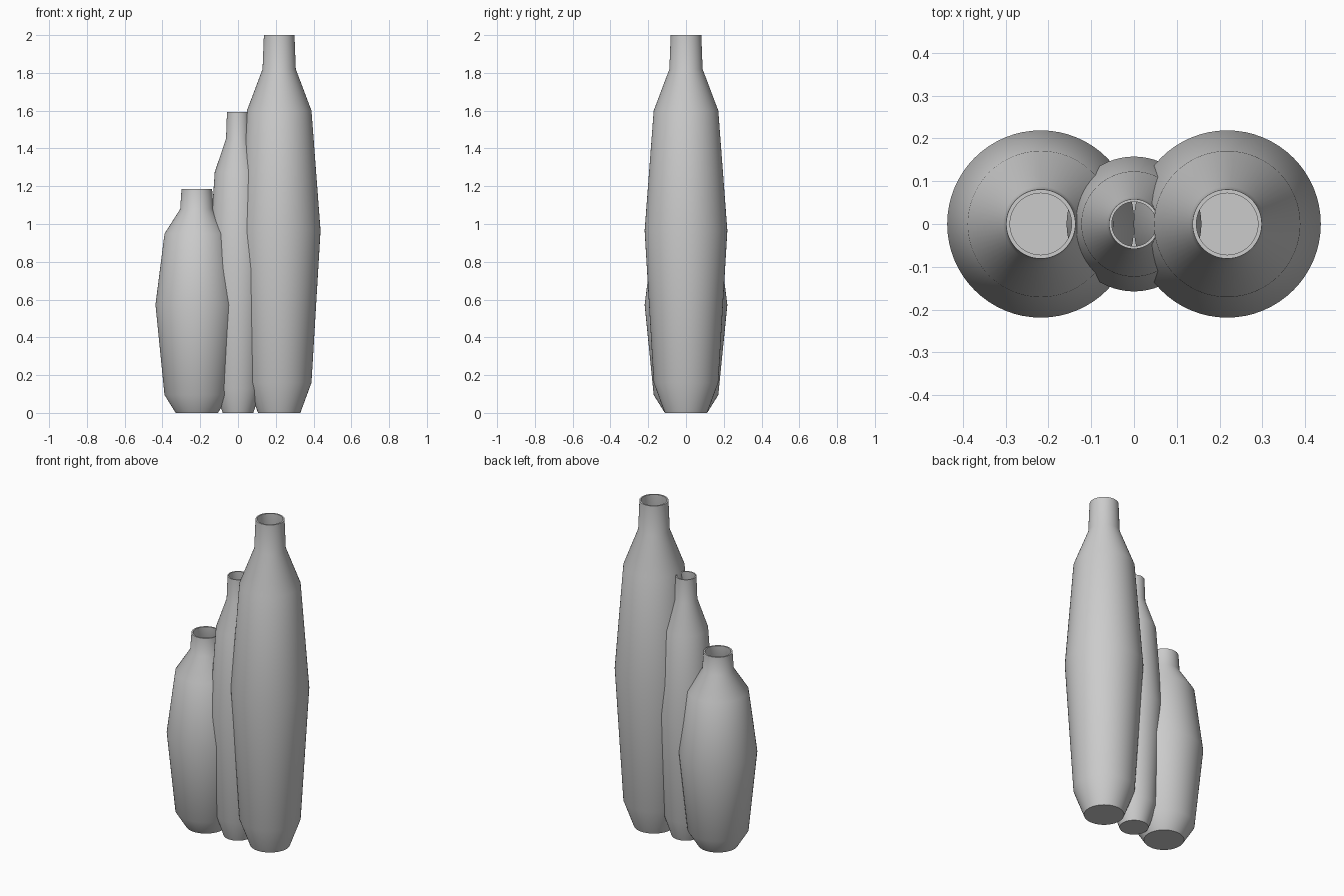
import bpy
import math

cube = bpy.data.objects.get("Cube")
if cube:
    bpy.data.objects.remove(cube)

SEGMENTS = 64

# One plain grey for all bottles
grey = bpy.data.materials.new("plain_grey")
grey.use_nodes = True
colour = (0.6, 0.6, 0.6, 1)
grey.diffuse_color = colour
grey.node_tree.nodes["Principled BSDF"].inputs["Base Color"].default_value = colour

# Outer silhouette (radius, height): base, heel, belly, shoulder, neck, lip
OUTER = [(0.112, 0), (0.171, 0.16), (0.219, 0.965), (0.171, 1.6), (0.088, 1.82), (0.081, 2)]
WALL = 0.009
# The inside follows the outside at wall distance, from the lip down to the floor
INNER = [(r - WALL, max(z, WALL)) for r, z in reversed(OUTER)]


def bottle(name, x, width, height):
    """Lathe the wall profile, closing the underside and the inner floor."""
    profile = OUTER + INNER
    verts, faces = [], []
    for r, z in profile:
        for i in range(SEGMENTS):
            a = math.tau * i / SEGMENTS
            verts.append((r * width * math.cos(a), r * width * math.sin(a), z * height))
    for k in range(len(profile) - 1):
        low, high = k * SEGMENTS, (k + 1) * SEGMENTS
        for i in range(SEGMENTS):
            j = (i + 1) % SEGMENTS
            faces.append((low + i, low + j, high + j, high + i))
    faces.append(tuple(reversed(range(SEGMENTS))))
    faces.append(tuple(range(len(verts) - SEGMENTS, len(verts))))

    mesh = bpy.data.meshes.new(name)
    mesh.from_pydata(verts, [], faces)
    mesh.materials.append(grey)
    obj = bpy.data.objects.new(name, mesh)
    obj.location.x = x
    bpy.context.collection.objects.link(obj)
    bpy.ops.object.select_all(action='DESELECT')
    obj.select_set(True)
    bpy.context.view_layer.objects.active = obj
    bpy.ops.object.shade_smooth_by_angle(angle=math.radians(30))


# Three overlapping bottles in a row
bottle("short_bottle", -0.218, 1, 0.593)
bottle("middle_bottle", 0, 0.72, 0.797)
bottle("tall_bottle", 0.218, 1, 1)
